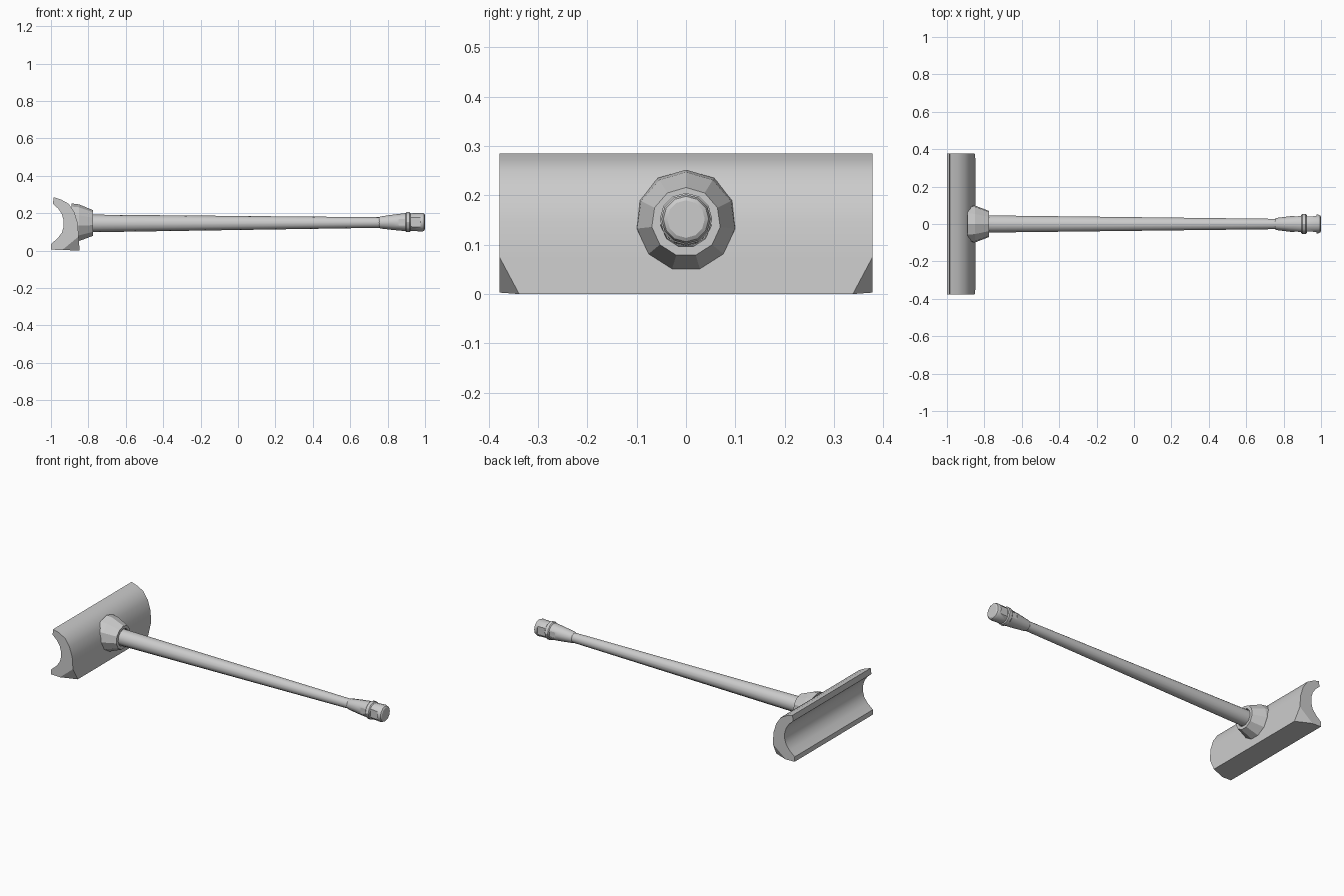
import bpy, bmesh, math
from mathutils import Vector

if "Cube" in bpy.data.objects:
    bpy.data.objects.remove(bpy.data.objects["Cube"])


def add_object(name, bm, smooth=None):
    bmesh.ops.recalc_face_normals(bm, faces=bm.faces)
    mesh = bpy.data.meshes.new(name)
    bm.to_mesh(mesh)
    bm.free()
    ob = bpy.data.objects.new(name, mesh)
    bpy.context.collection.objects.link(ob)
    if smooth:
        bpy.ops.object.select_all(action='DESELECT')
        ob.select_set(True)
        bpy.context.view_layer.objects.active = ob
        bpy.ops.object.shade_smooth_by_angle(angle=math.radians(smooth))
    return ob


def lathe(name, rings, sides, smooth=None):
    """Solid along x; each ring is (x, radius, centre z)."""
    bm = bmesh.new()
    loops = []
    for x, r, cz in rings:
        loops.append([bm.verts.new((x, r * math.sin(2 * math.pi * i / sides),
                                    cz + r * math.cos(2 * math.pi * i / sides)))
                      for i in range(sides)])
    for a, b in zip(loops, loops[1:]):
        for i in range(sides):
            j = (i + 1) % sides
            bm.faces.new((a[i], a[j], b[j], b[i]))
    bm.faces.new(loops[0])
    bm.faces.new(loops[-1])
    return add_object(name, bm, smooth)


def cut_corner(bm, a, b, c):
    """Slice off the corner beyond the plane through a, b, c."""
    a, b, c = Vector(a), Vector(b), Vector(c)
    n = (b - a).cross(c - a).normalized()
    if n.dot(Vector((-0.91, 0, 0.15)) - a) > 0:
        n = -n
    geom = bm.verts[:] + bm.edges[:] + bm.faces[:]
    res = bmesh.ops.bisect_plane(bm, geom=geom, plane_co=a, plane_no=n, clear_outer=True)
    edges = [e for e in res['geom_cut'] if isinstance(e, bmesh.types.BMEdge)]
    bmesh.ops.holes_fill(bm, edges=[e for e in edges if e.is_boundary], sides=0)


# Head: scooped profile in x-z, extruded along y
profile = [(-0.985, 0.285), (-0.945, 0.272), (-0.905, 0.25), (-0.875, 0.205),
           (-0.857, 0.147), (-0.852, 0.075), (-0.847, 0.0), (-1.0, 0.005),
           (-1.0, 0.035), (-0.965, 0.065), (-0.942, 0.095), (-0.932, 0.13),
           (-0.932, 0.16), (-0.942, 0.195), (-0.962, 0.225), (-0.99, 0.25)]
bm = bmesh.new()
face = bm.faces.new([bm.verts.new((x, -0.378, z)) for x, z in profile])
ext = bmesh.ops.extrude_face_region(bm, geom=[face])
bmesh.ops.translate(bm, vec=(0, 0.756, 0),
                    verts=[v for v in ext['geom'] if isinstance(v, bmesh.types.BMVert)])
for s in (-1, 1):
    cut_corner(bm, (-0.847, 0.338 * s, 0), (-0.852, 0.378 * s, 0.075), (-0.94, 0.378 * s, 0.003))
add_object("head", bm, 30)

# Flared collar joining head and handle
lathe("collar", [(-0.89, 0.105, 0.147), (-0.85, 0.1, 0.147), (-0.775, 0.07, 0.146),
                 (-0.775, 0.052, 0.146), (-0.79, 0.05, 0.146)], 11)

# Tapered handle
lathe("handle", [(-0.84, 0.049, 0.145), (-0.775, 0.047, 0.145), (0.78, 0.028, 0.15)], 14, 40)

# Grip with flare, ring and end cap
grip = lathe("grip", [(0.755, 0.028, 0.15), (0.76, 0.032, 0.15), (0.83, 0.041, 0.151),
                      (0.895, 0.048, 0.152), (0.9, 0.053, 0.152), (0.918, 0.053, 0.152),
                      (0.923, 0.047, 0.152), (0.985, 0.05, 0.152), (0.995, 0.046, 0.152),
                      (1.0, 0.038, 0.152)], 12, 30)

# Notches in both sides of the grip
for s in (-1, 1):
    for x, length, height in ((0.95, 0.05, 0.05), (0.876, 0.036, 0.034)):
        bpy.ops.mesh.primitive_cube_add(size=1, location=(x, s * 0.06, 0.152))
        cutter = bpy.context.object
        cutter.name = "notch_cutter"
        cutter.scale = (length, 0.04, height)
        cutter.hide_render = True
        cutter.display_type = 'WIRE'
        mod = grip.modifiers.new("notch", 'BOOLEAN')
        mod.object = cutter
        mod.operation = 'DIFFERENCE'
        mod.solver = 'EXACT'
